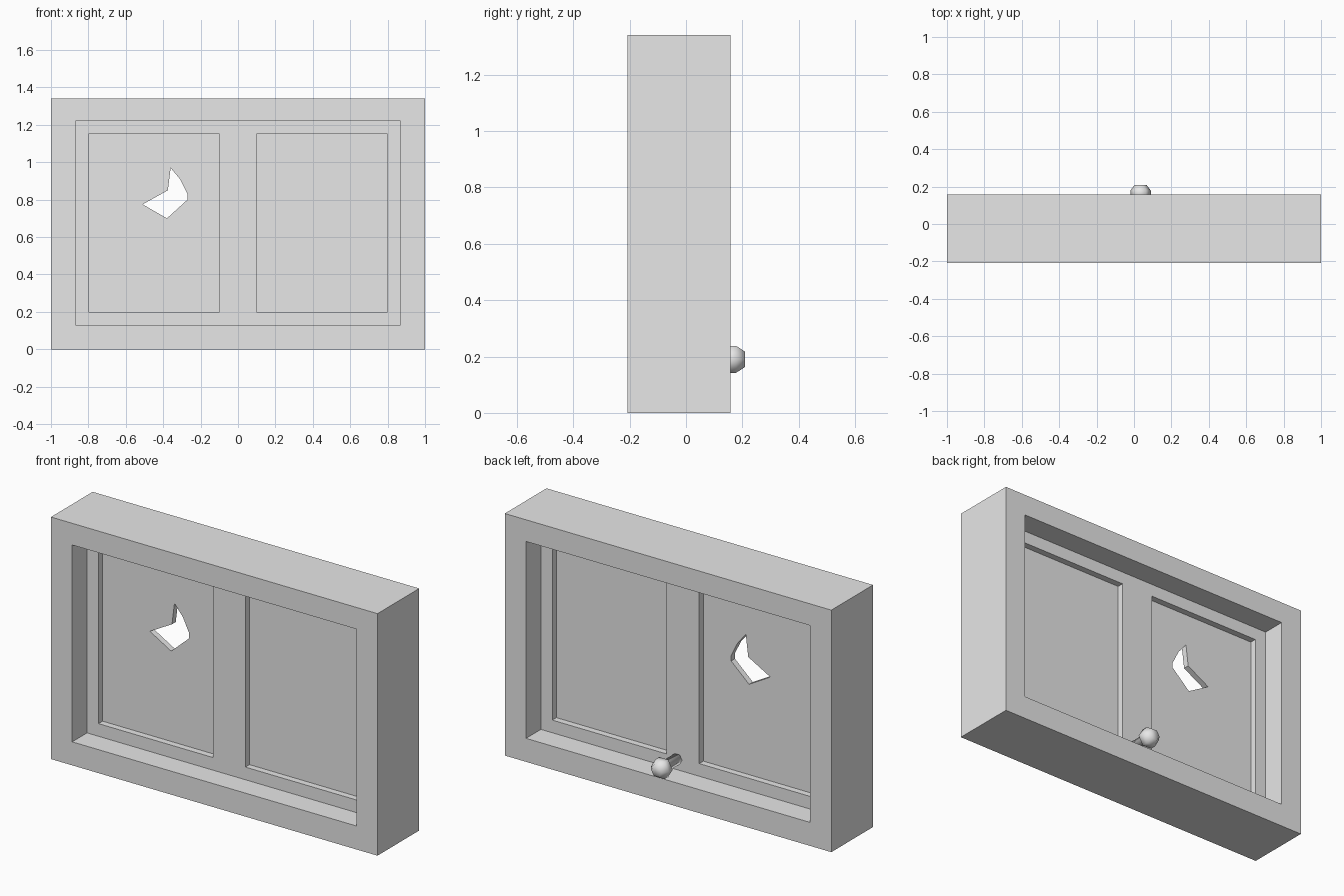
import bpy
import bmesh
from math import cos, sin, pi

cube = bpy.data.objects.get("Cube")
if cube:
    bpy.data.objects.remove(cube)

grey = bpy.data.materials.new("light grey")
grey.use_nodes = True
COLOUR = (0.8, 0.8, 0.8, 1)
grey.diffuse_color = COLOUR
grey.node_tree.nodes["Principled BSDF"].inputs["Base Color"].default_value = COLOUR


def finish(name, bm):
    bmesh.ops.recalc_face_normals(bm, faces=bm.faces[:])
    mesh = bpy.data.meshes.new(name)
    bm.to_mesh(mesh)
    bm.free()
    mesh.materials.append(grey)
    obj = bpy.data.objects.new(name, mesh)
    bpy.context.collection.objects.link(obj)
    return obj


def rect(x0, x1, z0, z1):
    return [(x0, z0), (x1, z0), (x1, z1), (x0, z1)]


def plate(name, outline, holes, y0, y1):
    """Flat outline with holes, extruded from y0 to y1."""
    bm = bmesh.new()
    edges = []
    for loop in [outline] + holes:
        vs = [bm.verts.new((x, y0, z)) for x, z in loop]
        edges += [bm.edges.new((a, b)) for a, b in zip(vs, vs[1:] + vs[:1])]
    bmesh.ops.triangle_fill(bm, edges=edges, use_beauty=True, use_dissolve=False)
    ext = bmesh.ops.extrude_face_region(bm, geom=bm.faces[:], use_keep_orig=True)
    moved = [g for g in ext["geom"] if isinstance(g, bmesh.types.BMVert)]
    bmesh.ops.translate(bm, verts=moved, vec=(0, y1 - y0, 0))
    return finish(name, bm)


FRONT, BACK = -0.208, 0.157
SASH_FRONT, SASH_BACK = -0.078, 0.027
opening = rect(-0.87, 0.87, 0.13, 1.22)
panes = [rect(-0.8, -0.1, 0.2, 1.15), rect(0.1, 0.8, 0.2, 1.15)]

# Outer frame and the thinner sash set inside it
plate("outer_frame", rect(-1, 1, 0, 1.34), [opening], FRONT, BACK)
plate("sash", opening, panes, SASH_FRONT, SASH_BACK)

# Panes, the right one with a broken hole
shard_hole = [(-0.36, 0.97), (-0.31, 0.91), (-0.27, 0.83), (-0.27, 0.8),
              (-0.38, 0.7), (-0.51, 0.775), (-0.375, 0.85)]
plate("broken_pane", panes[0], [shard_hole], SASH_FRONT + 0.036, SASH_BACK - 0.036)
plate("whole_pane", panes[1], [], SASH_FRONT + 0.036, SASH_BACK - 0.036)

# Six-sided knob on a short stem at the back
SIDES = 6
profile = [(0.03, SASH_BACK), (0.03, 0.125), (0.055, 0.145), (0.055, 0.178), (0.032, 0.209)]
bm = bmesh.new()
rings = [[bm.verts.new((0.035 + r * cos(2 * pi * i / SIDES), y,
                        0.19 + r * sin(2 * pi * i / SIDES))) for i in range(SIDES)]
         for r, y in profile]
for a, b in zip(rings, rings[1:]):
    for i in range(SIDES):
        j = (i + 1) % SIDES
        bm.faces.new((a[i], a[j], b[j], b[i]))
bm.faces.new(rings[0])
bm.faces.new(rings[-1])
knob = finish("knob", bm)
knob.data.shade_smooth()
